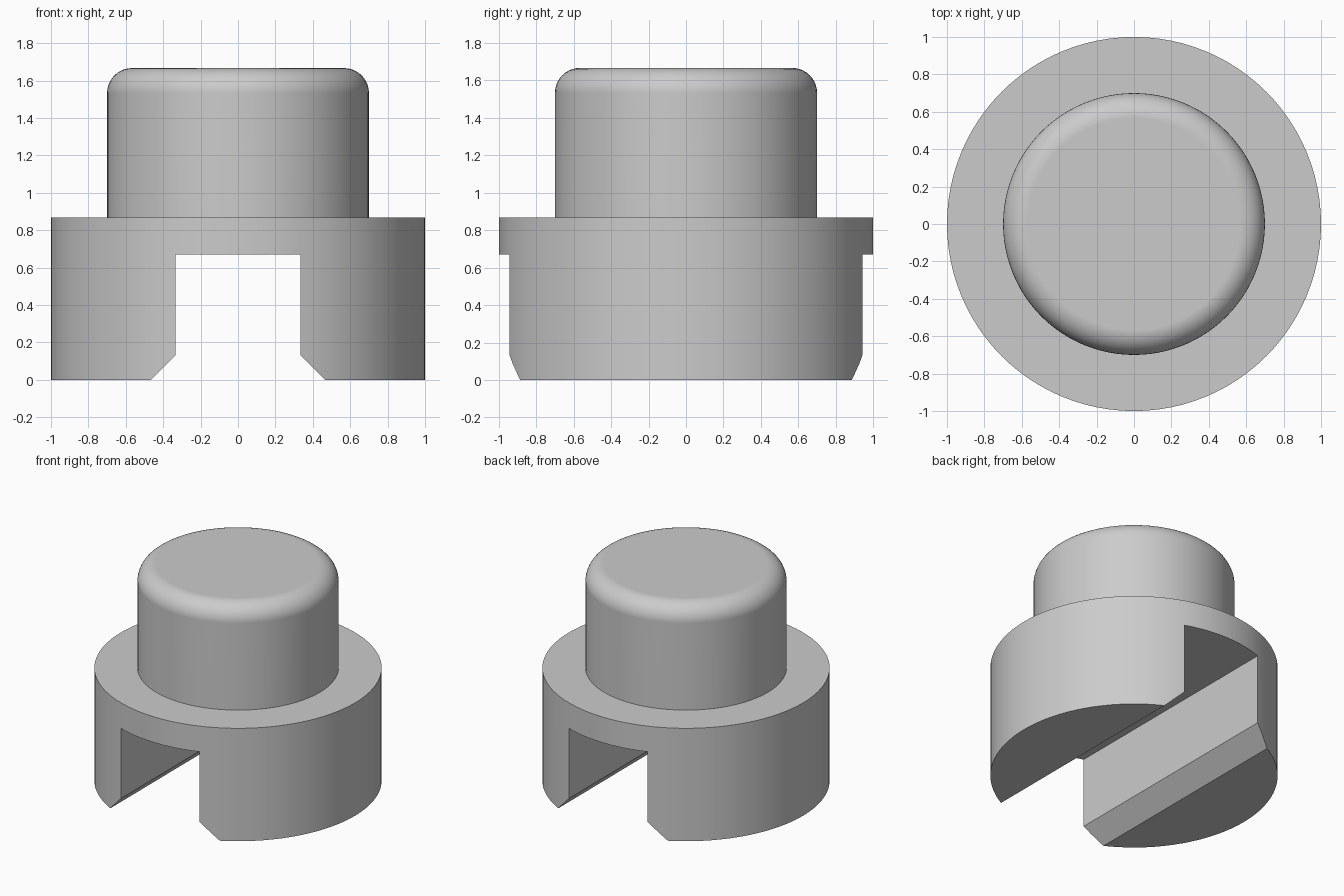
import bpy, bmesh, math

default_cube = bpy.data.objects.get("Cube")
if default_cube:
    bpy.data.objects.remove(default_cube, do_unlink=True)

SIDES = 96
HEIGHT, BASE_TOP = 1.667, 0.867
BASE_R, KNOB_R, FILLET = 1.0, 0.7, 0.133

grey = bpy.data.materials.new("plain grey")
grey.use_nodes = True
colour = (0.6, 0.6, 0.6, 1)
grey.diffuse_color = colour
grey.node_tree.nodes["Principled BSDF"].inputs["Base Color"].default_value = colour


def add_object(name, bm):
    bmesh.ops.recalc_face_normals(bm, faces=bm.faces)
    mesh = bpy.data.meshes.new(name)
    bm.to_mesh(mesh)
    bm.free()
    mesh.materials.append(grey)
    obj = bpy.data.objects.new(name, mesh)
    bpy.context.collection.objects.link(obj)
    return obj


def lathe(name, profile):
    """Turn a radius/height profile about z and cap both ends."""
    bm = bmesh.new()
    rings = []
    for r, z in profile:
        rings.append([bm.verts.new((r * math.cos(a), r * math.sin(a), z))
                      for a in (math.tau * i / SIDES for i in range(SIDES))])
    for low, high in zip(rings, rings[1:]):
        for i in range(SIDES):
            j = (i + 1) % SIDES
            bm.faces.new((low[i], low[j], high[j], high[i]))
    bm.faces.new(rings[0])
    bm.faces.new(rings[-1])
    return add_object(name, bm)


def prism(name, outline, depth):
    """Extrude an x/z outline along y, centred."""
    bm = bmesh.new()
    face = bm.faces.new([bm.verts.new((x, -depth / 2, z)) for x, z in outline])
    grown = bmesh.ops.extrude_face_region(bm, geom=[face])["geom"]
    verts = [v for v in grown if isinstance(v, bmesh.types.BMVert)]
    bmesh.ops.translate(bm, verts=verts, vec=(0, depth, 0))
    return add_object(name, bm)


# Stepped round body with a rounded rim on the knob
profile = [(BASE_R, 0), (BASE_R, BASE_TOP), (KNOB_R, BASE_TOP)]
for i in range(11):
    a = math.pi / 2 * i / 10
    profile.append((KNOB_R - FILLET + FILLET * math.cos(a),
                    HEIGHT - FILLET + FILLET * math.sin(a)))
body = lathe("slotted_knob", profile)

# Slot through the base, with chamfered lower edges
right_half = [(0.565, -0.1), (0.333, 0.133), (0.333, 0.67)]
outline = right_half + [(-x, z) for x, z in reversed(right_half)]
cutter = prism("slot_cutter", outline, 3)
cutter.hide_render = True

cut = body.modifiers.new("slot", "BOOLEAN")
cut.operation = "DIFFERENCE"
cut.solver = "EXACT"
cut.object = cutter

# Apply the cut, then smooth the round faces
bpy.ops.object.select_all(action="DESELECT")
body.select_set(True)
bpy.context.view_layer.objects.active = body
bpy.ops.object.modifier_apply(modifier=cut.name)
bpy.data.objects.remove(cutter, do_unlink=True)
bpy.ops.object.shade_smooth_by_angle(angle=math.radians(20))
weighted = body.modifiers.new("flat_caps", "WEIGHTED_NORMAL")
weighted.keep_sharp = True
